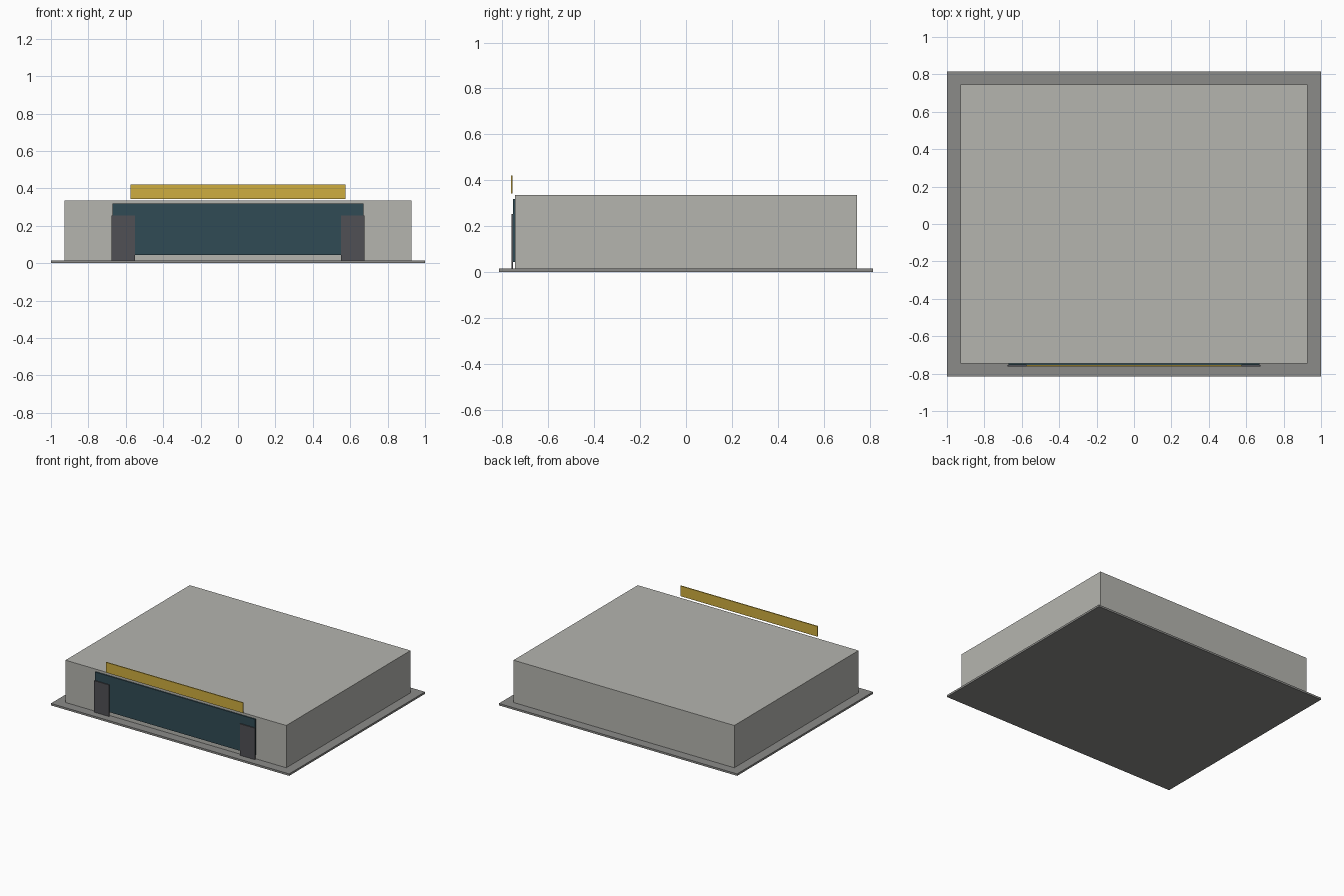
import bpy

if "Cube" in bpy.data.objects:
    bpy.data.objects.remove(bpy.data.objects["Cube"])


def material(name, rgb):
    m = bpy.data.materials.new(name)
    m.diffuse_color = (*rgb, 1.0)
    m.use_nodes = True
    m.node_tree.nodes["Principled BSDF"].inputs["Base Color"].default_value = m.diffuse_color
    return m


def box(name, x, y, z, mat):
    """Box spanning the (min, max) ranges on each axis."""
    ranges = (x, y, z)
    bpy.ops.mesh.primitive_cube_add(size=1, location=[(a + b) / 2 for a, b in ranges])
    ob = bpy.context.object
    ob.name = name
    ob.scale = [b - a for a, b in ranges]
    bpy.ops.object.transform_apply(location=False, rotation=False, scale=True)
    ob.data.materials.append(mat)
    return ob


concrete = material("concrete", (0.26, 0.26, 0.25))
wall = material("wall", (0.46, 0.46, 0.43))
glass = material("dark_glass", (0.03, 0.07, 0.09))
dark = material("dark_grey", (0.08, 0.08, 0.09))
gold = material("gold", (0.62, 0.42, 0.05))

# Ground slab and main building block
box("foundation_slab", (-1, 1), (-0.815, 0.815), (0, 0.015), concrete)
box("building_block", (-0.927, 0.927), (-0.745, 0.745), (0.015, 0.336), wall)

# Wide glazed front
box("front_window", (-0.671, 0.671), (-0.754, -0.745), (0.045, 0.318), glass)

# Door panels at both ends of the window
for side, s in (("left", -1), ("right", 1)):
    x = sorted((s * 0.55, s * 0.677))
    box(f"door_panel_{side}", x, (-0.761, -0.754), (0.015, 0.254), dark)

# Sign board just above the roof line
box("sign_board", (-0.576, 0.576), (-0.763, -0.755), (0.343, 0.421), gold)
